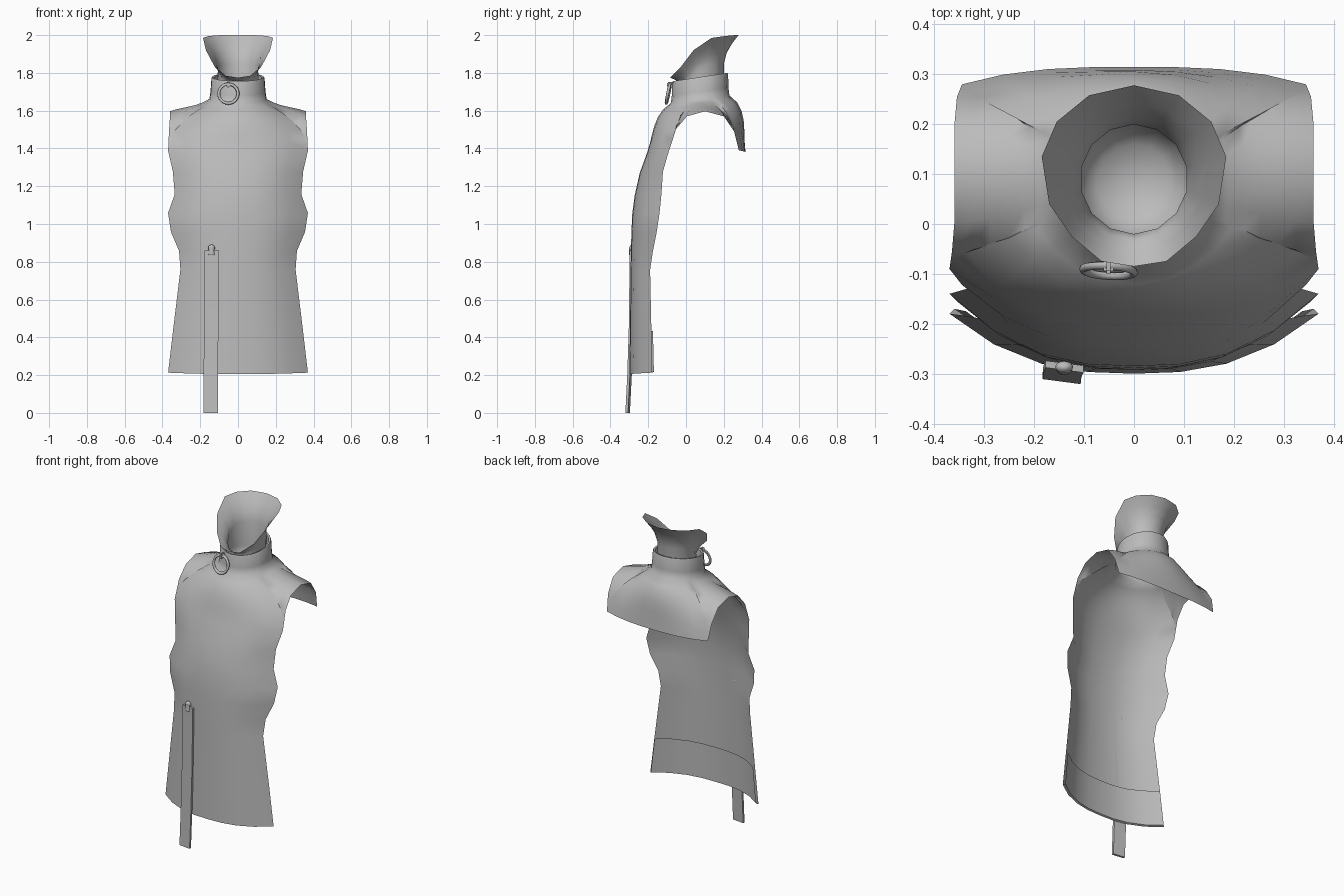
import bpy, bmesh, math
from mathutils import Vector

if "Cube" in bpy.data.objects:
    bpy.data.objects.remove(bpy.data.objects["Cube"])

grey = bpy.data.materials.new("cloth_grey")
grey.diffuse_color = (0.5, 0.5, 0.5, 1)
grey.use_nodes = True
grey.node_tree.nodes["Principled BSDF"].inputs["Base Color"].default_value = grey.diffuse_color


def finish(name, bm, angle=50, outward=None):
    """Turn a bmesh into a smooth shaded object."""
    bmesh.ops.remove_doubles(bm, verts=bm.verts, dist=0.0005)
    bmesh.ops.recalc_face_normals(bm, faces=bm.faces)
    if outward:  # flip open sheets so they face away from the body
        bm.normal_update()
        if sum((f.normal.dot(f.calc_center_median() - Vector(outward)) for f in bm.faces)) < 0:
            bmesh.ops.reverse_faces(bm, faces=bm.faces)
    me = bpy.data.meshes.new(name)
    bm.to_mesh(me)
    bm.free()
    me.materials.append(grey)
    ob = bpy.data.objects.new(name, me)
    bpy.context.collection.objects.link(ob)
    bpy.ops.object.select_all(action='DESELECT')
    ob.select_set(True)
    bpy.context.view_layer.objects.active = ob
    bpy.ops.object.shade_smooth_by_angle(angle=math.radians(angle))
    return ob


def loft(bm, rows, closed=False):
    """Skin a list of equally long point rows with quads."""
    vs = [[bm.verts.new(p) for p in r] for r in rows]
    n = len(rows[0])
    for a, b in zip(vs, vs[1:]):
        for i in range(n if closed else n - 1):
            j = (i + 1) % n
            bm.faces.new((a[i], a[j], b[j], b[i]))
    return vs


# Front panel rows: height, half width, centre y, edge y
ROWS = [(.205, .37, -.30, -.18), (.42, .345, -.297, -.183), (.75, .305, -.293, -.19),
        (.85, .312, -.292, -.175), (.95, .355, -.289, -.155), (1.05, .37, -.285, -.14),
        (1.15, .335, -.272, -.13), (1.27, .345, -.245, -.122), (1.38, .37, -.205, -.09)]
STEPS = [-1, -.76, -.5, -.25, 0, .25, .5, .76, 1]


def panel_row(z, w, yc, ye, inset=0.0):
    return [Vector((t * (w - inset), yc + inset + (ye - yc) * abs(t) ** 2.6, z + .008 * t * t))
            for t in STEPS]


body = bmesh.new()
front = [panel_row(*r) for r in ROWS]
loft(body, front)

# Shoulder yoke: outer boundary runs front, right armhole, back hem, left armhole
arm = [(.365, -.055, 1.5), (.36, .005, 1.57), (.36, .1, 1.597), (.36, .2, 1.57), (.355, .255, 1.49)]
back = [Vector((t * .345, .315 - .035 * abs(t) ** 3, 1.38 + .01 * t * t)) for t in reversed(STEPS)]
outer = front[-1] + [Vector(p) for p in arm] + back + [Vector((-x, y, z)) for x, y, z in reversed(arm)]
CY = .075
angles = [math.atan2(p.y - CY, p.x) for p in outer]


def collar_ring(rx, ry, z, tilt):
    return [Vector((rx * math.cos(a), CY + ry * math.sin(a), z + tilt * math.sin(a))) for a in angles]


neck = collar_ring(.152, .155, 1.66, .02)
yoke = []
for k in range(7):
    t = k / 6
    row = []
    for i, (p, q, a) in enumerate(zip(neck, outer, angles)):
        d = (q - p).length
        m0 = Vector((math.cos(a), math.sin(a), -.6)) * d
        if i < 9:                    # front: leave along the panel
            m1 = Vector((0, -.35, -1)) * d
        elif 14 <= i < 23:           # back: hang down
            m1 = Vector((0, .15, -1)) * d
        else:                        # armholes: slope off the shoulder
            m1 = Vector((math.copysign(1, q.x), 0, -.35)) * d
        row.append(p * (2*t**3 - 3*t*t + 1) + m0 * (t**3 - 2*t*t + t)
                   + q * (3*t*t - 2*t**3) + m1 * (t**3 - t*t))
    yoke.append(row)
# Collar band with a turned-in rim, continuing into the yoke
collar = [collar_ring(.122, .13, 1.70, .02), collar_ring(.126, .135, 1.775, .022),
          collar_ring(.137, .145, 1.778, .022), collar_ring(.141, .148, 1.77, .022),
          collar_ring(.146, .15, 1.70, .02)]
loft(body, collar + yoke, closed=True)
finish("garment_body", body, 60, (0, .05, 1.0))

# Hem facing on the inside of the panel
bm = bmesh.new()
loft(bm, [panel_row(*ROWS[0], inset=0), panel_row(.21, .37, -.3, -.18, .01),
          panel_row(.425, .345, -.297, -.183, .008)])
finish("hem_facing", bm)

# Flared inner neck piece: half rim points mirrored to a twelve-sided opening
half = [(0, .278, 2.0), (.09, .258, 2.0), (.155, .205, 1.995), (.185, .135, 1.985),
        (.17, .04, 1.92), (.125, -.025, 1.835), (.065, -.075, 1.785), (0, -.085, 1.775)]
rim = [Vector(p) for p in half] + [Vector((-x, y, z)) for x, y, z in half[-2:0:-1]]
n = len(rim)
ring = [(math.sin(2 * math.pi * i / n), math.cos(2 * math.pi * i / n)) for i in range(n)]
narrow = [Vector((.108 * s, .09 + .11 * c, 1.735 + (p.z - 1.775) * .5)) for (s, c), p in zip(ring, rim)]


def flare(f, g):
    return [Vector((a.x + (b.x - a.x) * f, a.y + (b.y - a.y) * f, a.z + (b.z - a.z) * g))
            for a, b in zip(narrow, rim)]


bm = bmesh.new()
rows = [rim, flare(.55, .7), flare(.2, .38), narrow]
for r, z in ((.115, 1.7), (.112, 1.66), (.075, 1.62)):
    rows.append([Vector((r * s, .085 + r * c, z)) for s, c in ring])
vs = loft(bm, rows, closed=True)
tip = bm.verts.new((0, .085, 1.605))
for i in range(n):
    bm.faces.new((vs[-1][i], vs[-1][(i + 1) % n], tip))
finish("flared_neck", bm, 60, (0, .085, 1.8))

# Hanging strap, slightly thicker than the cloth it runs along
bm = bmesh.new()
rows = []
for z, x, y in ((0, -.145, -.309), (.2, -.144, -.299), (.45, -.142, -.291), (.86, -.139, -.286)):
    rows.append([Vector((x + sx * .038, y - sx * .005 + sy * .007, z))
                 for sx, sy in ((-1, -1), (1, -1), (1, 1), (-1, 1))])
vs = loft(bm, rows, closed=True)
bm.faces.new(vs[0])
bm.faces.new(vs[-1])
finish("strap", bm, 30)

# Bead and stem at the top of the strap
bm = bmesh.new()
bmesh.ops.create_uvsphere(bm, u_segments=12, v_segments=8, radius=.018)
for v in bm.verts:
    v.co = Vector((v.co.x - .14, v.co.y * .7 - .287, v.co.z + .873))
finish("strap_bead", bm)
bm = bmesh.new()
bmesh.ops.create_cone(bm, cap_ends=True, segments=10, radius1=.016, radius2=.013, depth=.04)
for v in bm.verts:
    v.co = Vector((v.co.x - .14, v.co.y * .7 - .292, v.co.z + .855))
finish("bead_stem", bm, 40)

# Collar ring, leaning out at the bottom
bm = bmesh.new()
rows = []
for i in range(24):
    a = 2 * math.pi * i / 24
    row = []
    for j in range(8):
        b = 2 * math.pi * j / 8
        r = .051 + .008 * math.cos(b)
        x, z = r * math.cos(a), r * math.sin(a)
        row.append(Vector((-.051 + x, -.094 - .06 * x + .2 * z + .008 * math.sin(b), 1.69 + z)))
    rows.append(row)
loft(bm, rows + [rows[0]], closed=True)
finish("collar_ring", bm)

# Tab holding the ring on the collar
bm = bmesh.new()
bmesh.ops.create_cube(bm, size=1)
for v in bm.verts:
    v.co = Vector((v.co.x * .02 - .051, v.co.y * .04 - .08, v.co.z * .03 + 1.737))
bmesh.ops.bevel(bm, geom=bm.edges[:], offset=.006, segments=2, affect='EDGES')
finish("ring_tab", bm, 40)
